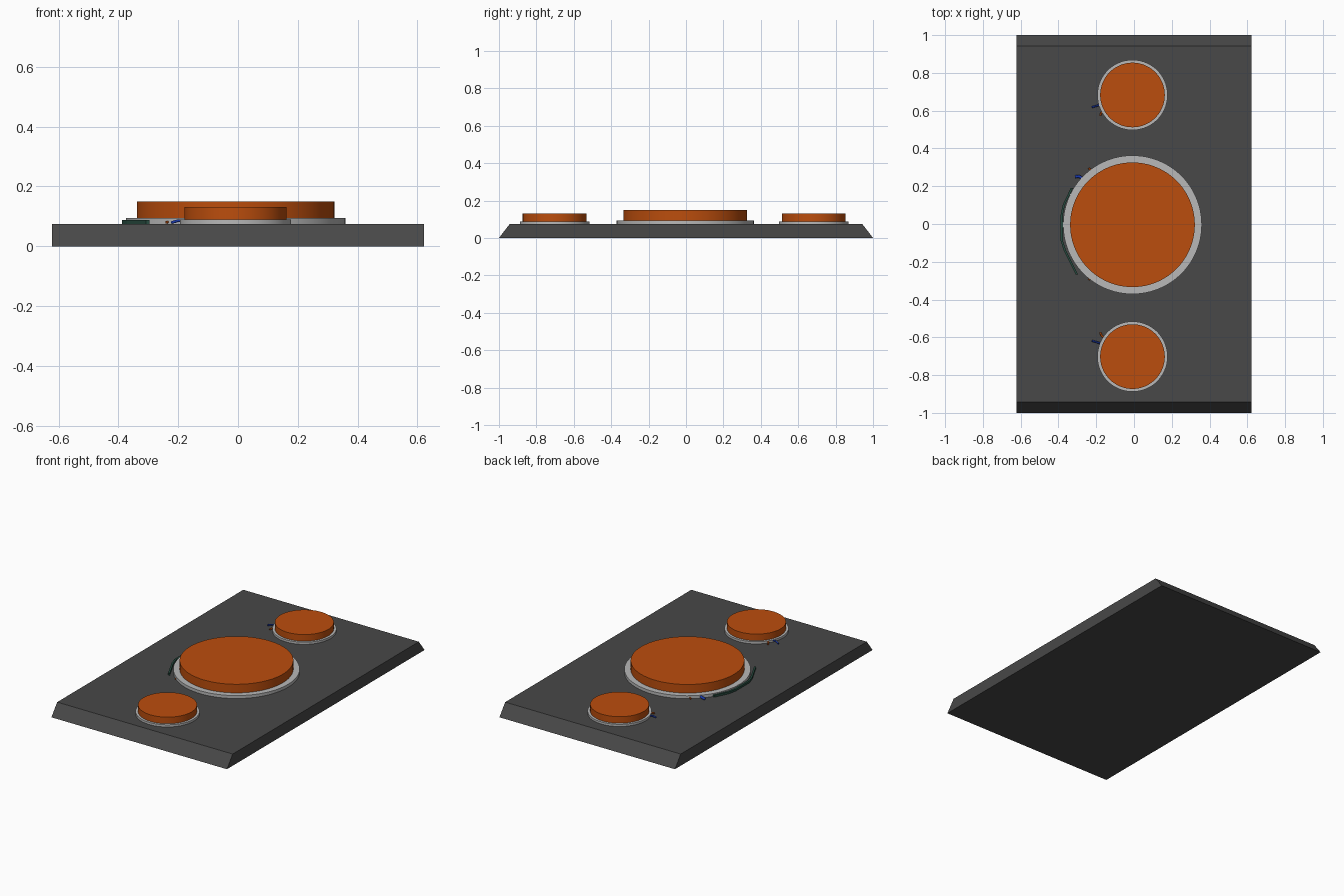
import bpy, bmesh
from mathutils import Vector

if "Cube" in bpy.data.objects:
    bpy.data.objects.remove(bpy.data.objects["Cube"])


def material(name, rgb):
    m = bpy.data.materials.new(name)
    m.diffuse_color = (*rgb, 1)
    m.use_nodes = True
    m.node_tree.nodes["Principled BSDF"].inputs["Base Color"].default_value = m.diffuse_color
    return m


DARK = material("charcoal", (0.065, 0.065, 0.065))
ORANGE = material("orange", (0.5, 0.075, 0.004))
RIM = material("light_grey", (0.48, 0.48, 0.48))
BLUE = material("blue", (0.01, 0.04, 0.4))
GREEN = material("dark_green", (0.02, 0.07, 0.05))


def finish(bm, name, mat):
    bmesh.ops.recalc_face_normals(bm, faces=bm.faces)
    me = bpy.data.meshes.new(name)
    bm.to_mesh(me)
    bm.free()
    ob = bpy.data.objects.new(name, me)
    bpy.context.collection.objects.link(ob)
    me.materials.append(mat)
    return ob


def extrude_profile(name, pts, direction, mat):
    bm = bmesh.new()
    face = bm.faces.new([bm.verts.new(p) for p in pts])
    ext = bmesh.ops.extrude_face_region(bm, geom=[face])
    verts = [g for g in ext["geom"] if isinstance(g, bmesh.types.BMVert)]
    bmesh.ops.translate(bm, verts=verts, vec=direction)
    return finish(bm, name, mat)


def disc(name, x, y, r, z0, z1, mat):
    bpy.ops.mesh.primitive_cylinder_add(vertices=96, radius=r, depth=z1 - z0,
                                        location=(x, y, (z0 + z1) / 2))
    ob = bpy.context.object
    ob.name = name
    ob.data.materials.append(mat)
    bpy.ops.object.shade_smooth_by_angle()


def wire(name, pts, mat, r=0.005):
    cu = bpy.data.curves.new(name, 'CURVE')
    cu.dimensions = '3D'
    cu.bevel_depth = r
    cu.bevel_resolution = 1
    cu.use_fill_caps = True
    sp = cu.splines.new('POLY')
    sp.points.add(len(pts) - 1)
    for p, co in zip(sp.points, pts):
        p.co = (*co, 1)
    cu.materials.append(mat)
    bpy.context.collection.objects.link(bpy.data.objects.new(name, cu))


# Base plate with sloped front and back ends
T = 0.075
extrude_profile("base_plate", [(-0.622, -1, 0), (-0.622, 1, 0),
                               (-0.622, 0.942, T), (-0.622, -0.942, T)],
                (1.244, 0, 0), DARK)

# Three discs, each on a thin light rim
CX = -0.008
for label, y, rim_r, pad_r, rim_z, pad_z in [
        ("centre", -0.004, 0.367, 0.33, 0.094, 0.149),
        ("front", -0.702, 0.186, 0.171, 0.089, 0.131),
        ("back", 0.683, 0.186, 0.171, 0.089, 0.131)]:
    disc(label + "_rim", CX, y, rim_r, T - 0.005, rim_z, RIM)
    disc(label + "_pad", CX, y, pad_r, rim_z - 0.003, pad_z, ORANGE)

# Thin faceted strip hugging the left of the centre rim
path = [(-0.335, 0.19), (-0.378, 0.10), (-0.388, 0.05), (-0.388, -0.09),
        (-0.372, -0.14), (-0.308, -0.268)]
outline = path + [(x + 0.012, y) for x, y in reversed(path)]
extrude_profile("side_strip", [(x, y, T - 0.004) for x, y in outline],
                (0, 0, 0.017), GREEN)

# Wire ends peeking out beside the rims
for s, label in ((1, "back"), (-1, "front")):
    wire(label + "_blue_wire", [(-0.222, s * 0.618, 0.079), (-0.2, s * 0.625, 0.086),
                                (-0.165, s * 0.635, 0.083)], BLUE)
    wire(label + "_orange_wire", [(-0.178, s * 0.575, 0.079),
                                  (-0.172, s * 0.59, 0.084),
                                  (-0.15, s * 0.61, 0.082)], ORANGE)
    wire(label + "_centre_orange_wire", [(-0.24, s * 0.295, 0.08),
                                         (-0.215, s * 0.275, 0.083)], ORANGE)
wire("centre_blue_wire", [(-0.31, 0.25, 0.079), (-0.29, 0.252, 0.085),
                          (-0.265, 0.235, 0.084)], BLUE, 0.008)
